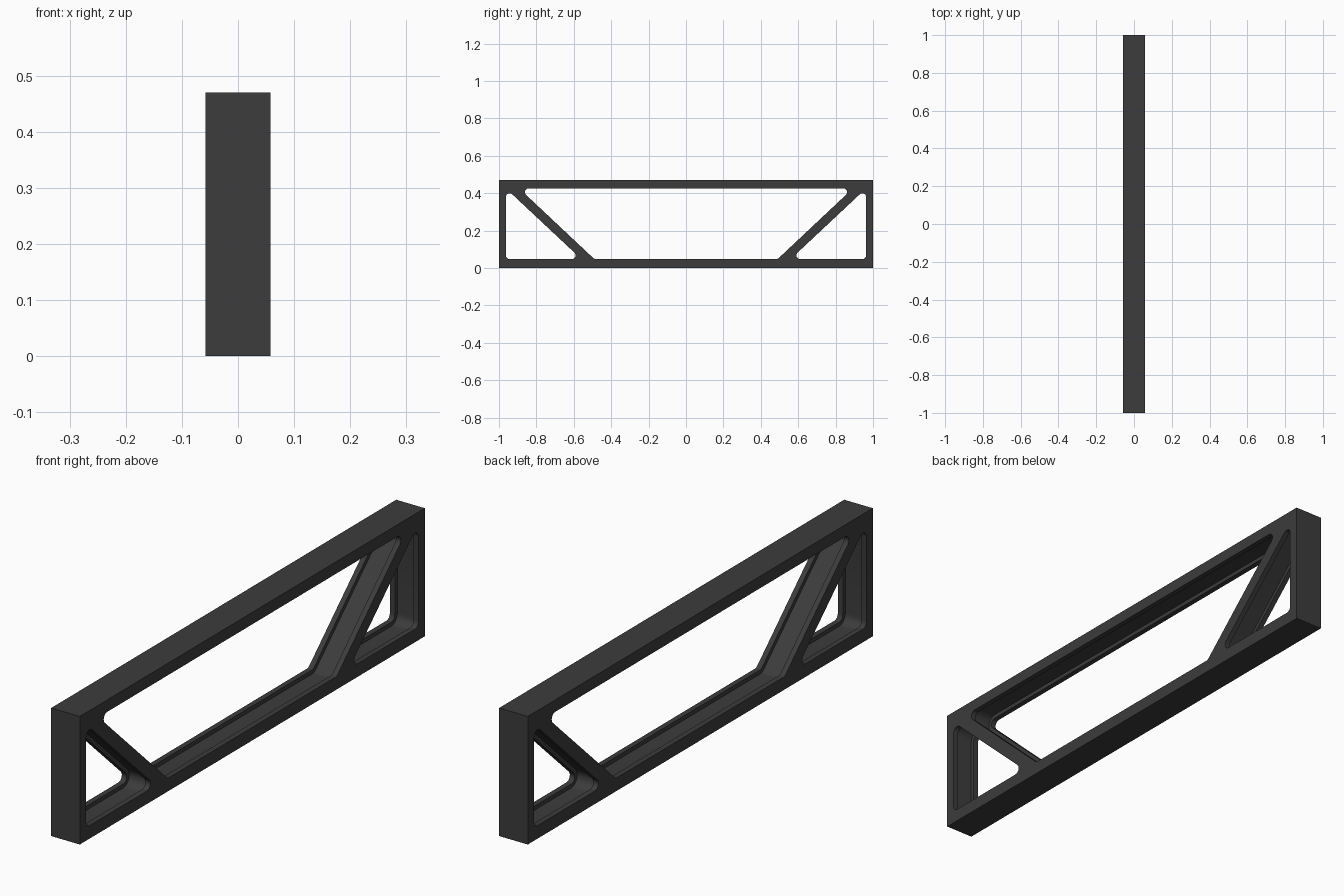
import bpy, bmesh, math
from mathutils import Vector

if "Cube" in bpy.data.objects:
    bpy.data.objects.remove(bpy.data.objects["Cube"])

HALF_W, HALF_L, HEIGHT = 0.058, 1.0, 0.47   # frame size
LIP, DEPTH, RADIUS = 0.02, 0.015, 0.02      # flange thickness, groove depth, corner fillet


def rounded(corners, r, grow=0.0, steps=6):
    """Fillet a counter-clockwise convex outline in (y, z), optionally offset outward."""
    pts = [Vector(c) for c in corners]
    out = []
    for i, p in enumerate(pts):
        a = (p - pts[i - 1]).normalized()
        b = (pts[(i + 1) % len(pts)] - p).normalized()
        n0, n1 = Vector((a.y, -a.x)), Vector((b.y, -b.x))
        centre = p - (n0 + n1) * (r / (1 + n0.dot(n1)))
        start = math.atan2(n0.y, n0.x)
        turn = math.acos(max(-1, min(1, n0.dot(n1))))
        for k in range(steps + 1):
            t = start + turn * k / steps
            out.append(centre + Vector((math.cos(t), math.sin(t))) * (r + grow))
    return out


def opening(bm, corners):
    """Closed cutter: narrow at both faces, wider between them to leave a recessed web."""
    small, big = rounded(corners, RADIUS), rounded(corners, RADIUS, DEPTH)
    inner, end = HALF_W - LIP, HALF_W + 0.02
    layers = [(-end, small), (-inner, small), (-inner, big),
              (inner, big), (inner, small), (end, small)]
    rings = [[bm.verts.new((x, p.x, p.y)) for p in loop] for x, loop in layers]
    n = len(small)
    for r0, r1 in zip(rings, rings[1:]):
        for i in range(n):
            j = (i + 1) % n
            bm.faces.new((r0[i], r0[j], r1[j], r1[i]))
    bm.faces.new(rings[0][::-1])
    bm.faces.new(rings[-1])


def make_object(name, bm):
    bmesh.ops.recalc_face_normals(bm, faces=bm.faces)
    mesh = bpy.data.meshes.new(name)
    bm.to_mesh(mesh)
    bm.free()
    ob = bpy.data.objects.new(name, mesh)
    bpy.context.collection.objects.link(ob)
    return ob


# Solid beam block
bm = bmesh.new()
bmesh.ops.create_cube(bm, size=1)
for v in bm.verts:
    v.co = (v.co.x * 2 * HALF_W, v.co.y * 2 * HALF_L, (v.co.z + 0.5) * HEIGHT)
frame = make_object("truss_frame", bm)

# Central trapezoid opening and the two mirrored end triangles
bm = bmesh.new()
opening(bm, [(-0.49, 0.048), (0.49, 0.048), (0.892, 0.426), (-0.892, 0.426)])
triangle = [(-0.963, 0.048), (-0.56, 0.048), (-0.963, 0.426)]
opening(bm, triangle)
opening(bm, [(-y, z) for y, z in reversed(triangle)])
cutter = make_object("opening_cutter", bm)
cutter.hide_render = True

# Cut the openings
mod = frame.modifiers.new("openings", 'BOOLEAN')
mod.operation = 'DIFFERENCE'
mod.solver = 'EXACT'
mod.object = cutter
bpy.context.view_layer.objects.active = frame
frame.select_set(True)
cutter.select_set(False)
bpy.ops.object.modifier_apply(modifier=mod.name)
bpy.data.objects.remove(cutter)

# Dark finish, rounded fillets, crisp edges
mat = bpy.data.materials.new("dark_metal")
mat.diffuse_color = (0.045, 0.045, 0.045, 1)
mat.use_nodes = True
mat.node_tree.nodes["Principled BSDF"].inputs["Base Color"].default_value = mat.diffuse_color
frame.data.materials.clear()
frame.data.materials.append(mat)
bpy.ops.object.shade_smooth_by_angle(angle=math.radians(35))
